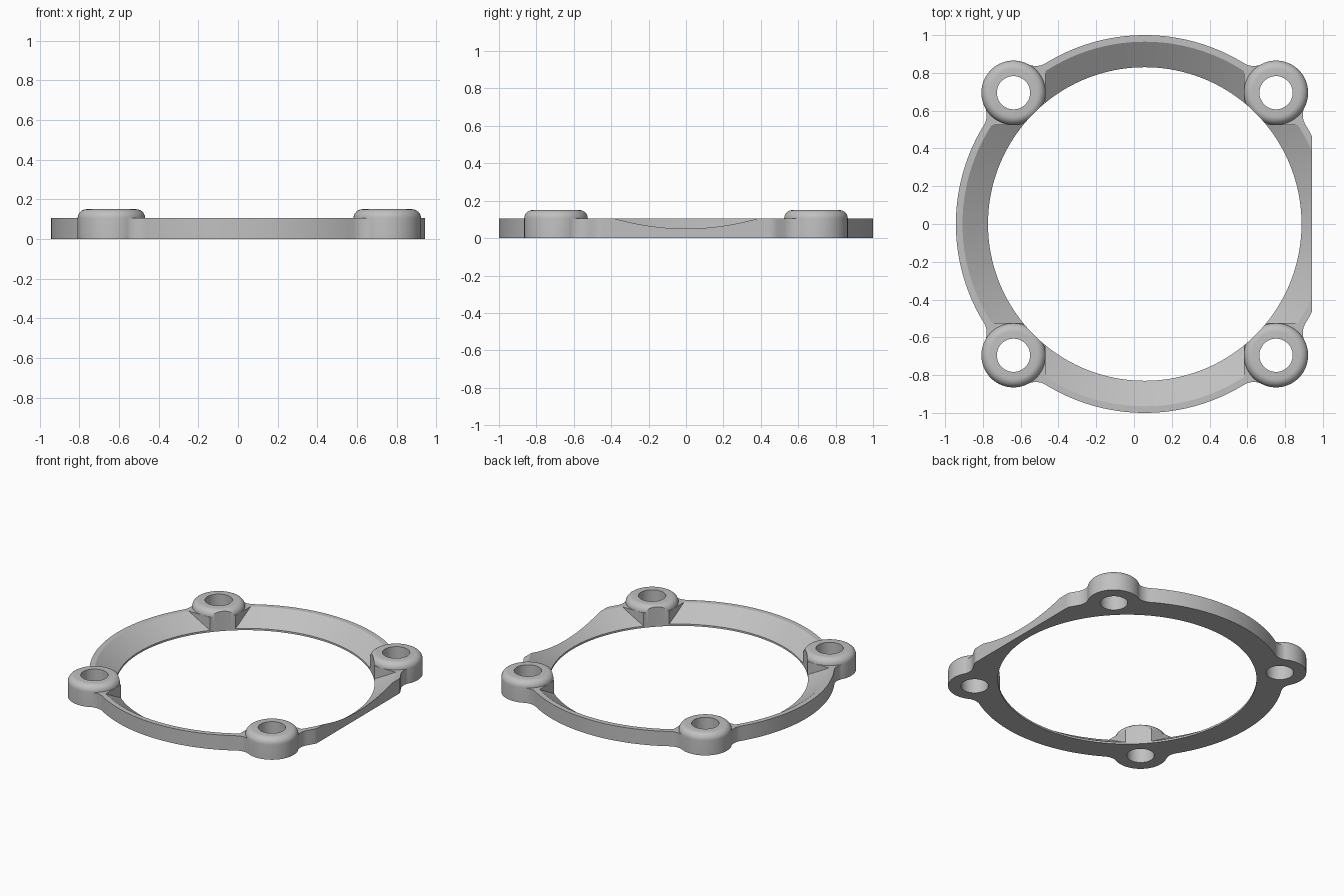
import bpy, bmesh
from math import sin, cos, acos, atan2, pi

if "Cube" in bpy.data.objects:
    bpy.data.objects.remove(bpy.data.objects["Cube"])

CX = 0.057            # ring axis
BORE, OUTER = 0.83, 1.0
FLAT = 0.885          # flat side, measured from the ring axis
PLATE_H, BOSS_H = 0.105, 0.15
BOSS, HOLE, ROUND = 0.17, 0.088, 0.045
OFF = 0.695           # boss offset from the ring axis in x and y
BLEND = 0.1           # concave blend between boss and ring
CORNERS = [(sx * OFF, sy * OFF) for sx in (1, -1) for sy in (1, -1)]

grey = bpy.data.materials.new("plain grey")
grey.use_nodes = True
grey.diffuse_color = (0.53, 0.53, 0.53, 1)
grey.node_tree.nodes["Principled BSDF"].inputs["Base Color"].default_value = grey.diffuse_color


def arc(x, y, r, a0, a1, n):
    return [(x + r * cos(a0 + (a1 - a0) * i / n), y + r * sin(a0 + (a1 - a0) * i / n))
            for i in range(n + 1)]


def loft(name, rings):
    """Closed solid through (points, z) rings, offset to the ring axis."""
    bm = bmesh.new()
    loops = [[bm.verts.new((x + CX, y, z)) for x, y in pts] for pts, z in rings]
    n = len(loops[0])
    for lo, hi in zip(loops, loops[1:]):
        for i in range(n):
            j = (i + 1) % n
            bm.faces.new((lo[i], lo[j], hi[j], hi[i]))
    bm.faces.new(loops[0][::-1])
    bm.faces.new(loops[-1])
    bmesh.ops.recalc_face_normals(bm, faces=bm.faces)
    mesh = bpy.data.meshes.new(name)
    bm.to_mesh(mesh)
    bm.free()
    mesh.materials.append(grey)
    ob = bpy.data.objects.new(name, mesh)
    bpy.context.collection.objects.link(ob)
    return ob


def lathe(name, x, y, profile, n):
    return loft(name, [(arc(x, y, r, 0, 2 * pi, n)[:-1], z) for r, z in profile])


def box(name, x0, x1, y0, y1, z0, z1):
    pts = [(x0, y0), (x1, y0), (x1, y1), (x0, y1)]
    return loft(name, [(pts, z0), (pts, z1)])


def combine(target, tool, operation):
    """Apply a boolean and discard the tool."""
    tool.hide_render = True
    mod = target.modifiers.new("cut", "BOOLEAN")
    mod.operation, mod.solver, mod.object = operation, "EXACT", tool
    bpy.context.view_layer.update()
    bpy.context.view_layer.objects.active = target
    bpy.ops.object.modifier_apply(modifier=mod.name)
    bpy.data.objects.remove(tool)


# Outline: four lobes blended into the ring, trimmed by the flat side
d, rb = OFF * 2 ** 0.5, BOSS - 0.001
a = acos((d * d + (OUTER + BLEND) ** 2 - (rb + BLEND) ** 2) / (2 * d * (OUTER + BLEND)))
fx, fy = (OUTER + BLEND) * cos(a), (OUTER + BLEND) * sin(a)
b = atan2(fy, fx - d)
half = (arc(d, 0, rb, 0, b, 14)
        + arc(fx, fy, BLEND, b - pi, a - pi, 10)[1:]
        + arc(0, 0, OUTER, a, pi / 4, 24)[1:])
lobe = [(x, -y) for x, y in half[:0:-1]] + half[:-1]
outline = []
for k in range(4):
    t = pi / 4 + k * pi / 2
    outline += [(min(x * cos(t) - y * sin(t), FLAT), x * sin(t) + y * cos(t)) for x, y in lobe]
flange = loft("mounting_ring", [(outline, -0.05), (outline, PLATE_H)])

# Conical inner slope, leaving square pads under the bosses
slope = 0.135 / 0.092
cone = lathe("cone_cutter", 0, 0,
             [(BORE + slope * (z - 0.013), z) for z in (-0.1, 0.25)], 192)
e = OFF - BOSS
for x, y in CORNERS:
    sx, sy = (1 if x > 0 else -1), (1 if y > 0 else -1)
    pad = box("pad", *sorted((sx * e, sx * 1.5)), *sorted((sy * e, sy * 1.5)), -0.3, 0.4)
    combine(cone, pad, "DIFFERENCE")
combine(flange, cone, "DIFFERENCE")

# Round bosses with a softened top edge
soft = [(BOSS - ROUND + r, BOSS_H - ROUND + z) for r, z in arc(0, 0, ROUND, 0, pi / 2, 8)]
for x, y in CORNERS:
    combine(flange, lathe("boss", x, y, [(BOSS, -0.06)] + soft, 64), "UNION")

# Central bore, screw holes and flat underside
combine(flange, lathe("bore", 0, 0, [(BORE, -0.3), (BORE, 0.4)], 192), "DIFFERENCE")
for x, y in CORNERS:
    combine(flange, lathe("hole", x, y, [(HOLE, -0.3), (HOLE, 0.4)], 48), "DIFFERENCE")
combine(flange, box("trim", -2, 2, -2, 2, -0.5, 0), "DIFFERENCE")

bpy.ops.object.select_all(action="DESELECT")
flange.select_set(True)
bpy.context.view_layer.objects.active = flange
bpy.ops.object.shade_smooth_by_angle(angle=pi / 6)
